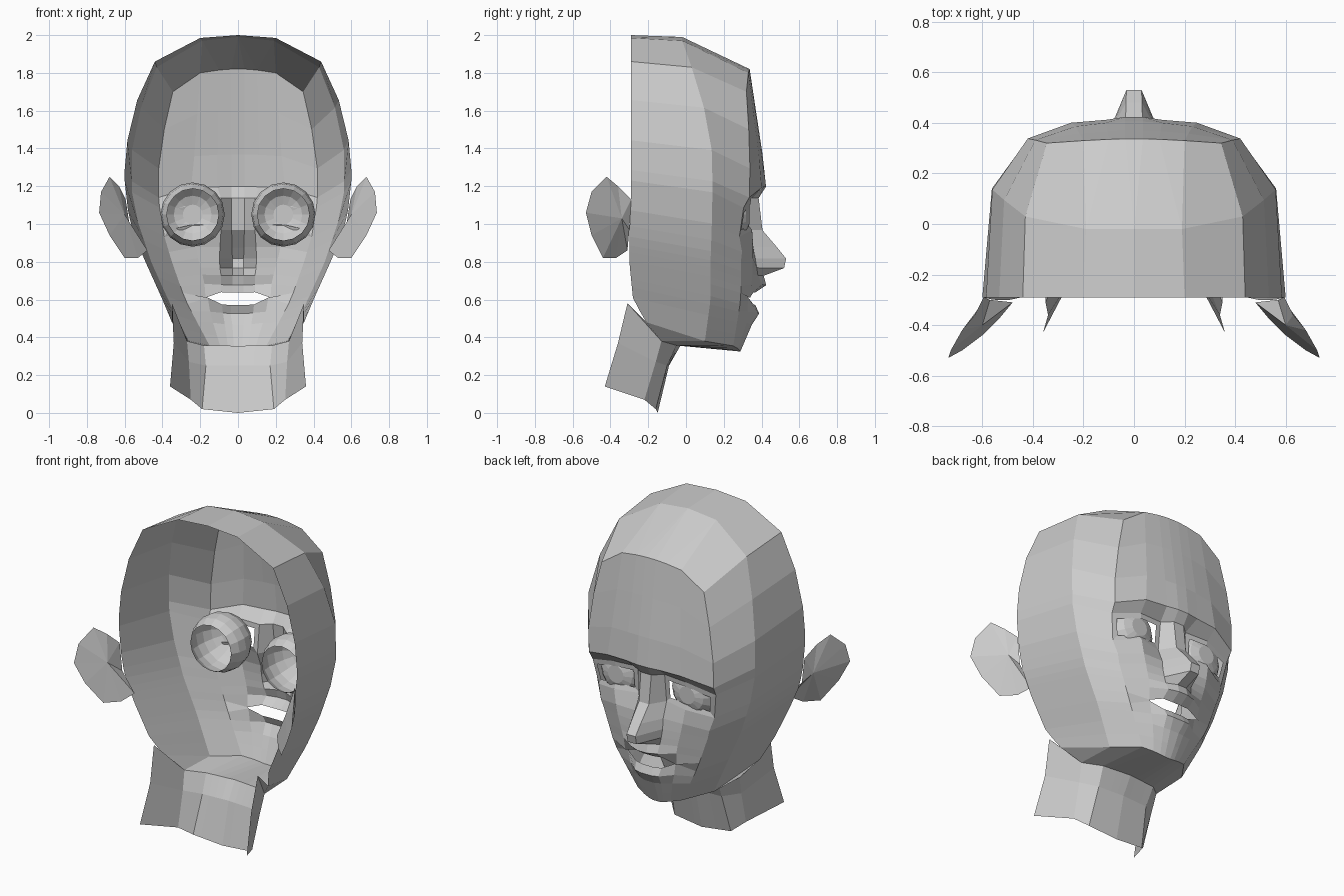
import bpy, bmesh
from mathutils import Matrix, Vector

if "Cube" in bpy.data.objects:
    bpy.data.objects.remove(bpy.data.objects["Cube"])


def sample(col, z):
    """Point on a (z, x, y) polyline listed from top to bottom."""
    for (z0, x0, y0), (z1, x1, y1) in zip(col, col[1:]):
        if z >= z1 - 1e-6:
            t = (z0 - z) / (z0 - z1)
            return Vector((x0 + (x1 - x0) * t, y0 + (y1 - y0) * t, z))
    return Vector((x1, y1, z1))


def finish(bm, name):
    """Flat-shaded object mirrored across x = 0."""
    bmesh.ops.remove_doubles(bm, verts=bm.verts, dist=0.001)
    bmesh.ops.recalc_face_normals(bm, faces=bm.faces)
    me = bpy.data.meshes.new(name)
    bm.to_mesh(me)
    bm.free()
    ob = bpy.data.objects.new(name, me)
    bpy.context.collection.objects.link(ob)
    mod = ob.modifiers.new("Mirror", 'MIRROR')
    mod.use_clip = True
    return ob


# Vertical profiles (z, x, y) from the open rim round to the face centre
rim = [(1.86, .44, -.29), (1.62, .55, -.29), (1.37, .60, -.29), (1.15, .60, -.29),
       (.95, .555, -.30), (.8, .49, -.30), (.6, .40, -.28), (.48, .35, -.21)]
side = [(1.83, .43, .03), (1.6, .52, .10), (1.37, .565, .14), (1.1, .56, .14),
        (.8, .46, .13), (.6, .37, .13), (.38, .26, .10)]
edge = [(1.7, .345, .32), (1.37, .42, .34), (1.12, .42, .335), (.95, .395, .31),
        (.8, .35, .29), (.6, .28, .29), (.355, .15, .25)]
cheek = [(1.80, .2, .33), (1.37, .23, .385), (1.2, .25, .405), (1.14, .24, .37),
         (.97, .24, .35), (.85, .22, .355), (.7, .18, .35), (.6, .165, .33),
         (.47, .13, .32), (.34, .09, .275)]
wing = [(1.815, .1, .335), (1.37, .11, .40), (1.2, .11, .415), (1.14, .09, .36),
        (.97, .09, .34), (.8, .10, .37), (.73, .09, .38), (.68, .09, .405),
        (.62, .09, .335), (.53, .08, .38), (.47, .07, .34), (.33, .05, .285)]
ridge = [(1.82, .035, .337), (1.37, .035, .405), (1.2, .035, .425), (1.1, .035, .36),
         (1.02, .035, .36), (.82, .03, .53), (.77, .03, .53), (.73, .03, .41),
         (.68, .03, .43), (.62, .03, .34), (.53, .04, .39), (.47, .03, .35), (.325, .02, .288)]
centre = [(z, 0, y) for z, x, y in ridge]
cols = [rim, side, edge, cheek, wing, ridge, centre]
rows = [1.82, 1.6, 1.37, 1.2, 1.14, .97, .88, .82, .77, .73, .68, .64, .575, .53, .47, .40, .33]
EYE, MOUTH = 4, 11

bm = bmesh.new()
grid = []
for z in rows:
    t = (z - rows[-1]) / (rows[0] - rows[-1])
    grid.append([bm.verts.new(sample(c, c[-1][0] + t * (c[0][0] - c[-1][0]))) for c in cols])

# Neck rows hang below the jaw
for ring in (((.35, -.31, .58), (.27, -.13, .38), (.18, -.05, .357), (0, -.03, .355)),
             ((.34, -.36, .37), (.26, -.16, .27), (.17, -.10, .25), (0, -.09, .25)),
             ((.36, -.43, .14), (.25, -.22, .07), (.19, -.16, .02), (0, -.15, 0))):
    p = [Vector(v) for v in ring]
    pts = p[:3] + [p[2].lerp(p[3], k / 4) for k in (1, 2, 3, 4)]
    grid.append([bm.verts.new(v) for v in pts])

# Mouth corner and arched lips
for r in (MOUTH, MOUTH + 1):
    grid[r][3].co.z = .61

# Skin between rows, leaving the mouth open
eye_faces = []
for r in range(len(grid) - 1):
    for c in range(len(cols) - 1):
        if r == MOUTH and c >= 3:
            continue
        f = bm.faces.new((grid[r][c], grid[r][c + 1], grid[r + 1][c + 1], grid[r + 1][c]))
        if r == EYE and c in (2, 3):
            eye_faces.append(f)

# Crown
top = grid[0]
s0, s1, c0, c1 = [bm.verts.new(v) for v in
                  ((.2, -.29, 1.985), (.19, -.02, 1.97), (0, -.29, 2), (0, -.02, 1.99))]
for f in ((top[0], top[1], s1, s0), (top[1], top[2], top[3], s1),
          (s1, top[3], top[4]), (s1, top[4], c1), (c1, top[4], top[5]),
          (c1, top[5], top[6]), (s0, s1, c1, c0)):
    bm.faces.new(f)

# Eyelids: inset the socket, push it in, open it
bmesh.ops.recalc_face_normals(bm, faces=bm.faces)
old = set(bm.verts)
bmesh.ops.inset_region(bm, faces=eye_faces, thickness=.03, use_even_offset=True)
for v in set(bm.verts) - old | {v for f in eye_faces for v in f.verts}:
    v.co.y -= .025
bmesh.ops.delete(bm, geom=eye_faces, context='FACES')
finish(bm, "head_shell")

# Eyeballs: hollow, open at the back
bm = bmesh.new()
bmesh.ops.create_uvsphere(bm, u_segments=16, v_segments=10, radius=.17,
                          matrix=Matrix.Rotation(-1.5708, 4, 'X'))
bmesh.ops.delete(bm, geom=[v for v in bm.verts if v.co.y < -.12], context='VERTS')
for v in bm.verts:
    v.co.y = min(v.co.y, .155)
bmesh.ops.translate(bm, verts=bm.verts, vec=(.24, .18, 1.05))
finish(bm, "eyeball")

# Ears: flared outline with a dished outer side and a root at the head
bm = bmesh.new()
outline = [bm.verts.new(v) for v in (
    (.595, -.29, 1.13), (.63, -.36, 1.20), (.68, -.42, 1.25), (.725, -.50, 1.17),
    (.735, -.53, 1.06), (.68, -.50, .94), (.60, -.44, .82), (.53, -.37, .82),
    (.48, -.31, .86), (.57, -.30, .97))]
dish = bm.verts.new((.60, -.40, 1.05))
root = bm.verts.new((.62, -.34, 1.03))
for a, b in zip(outline, outline[1:] + outline[:1]):
    bm.faces.new((a, b, dish))
    bm.faces.new((b, a, root))
finish(bm, "ear")
